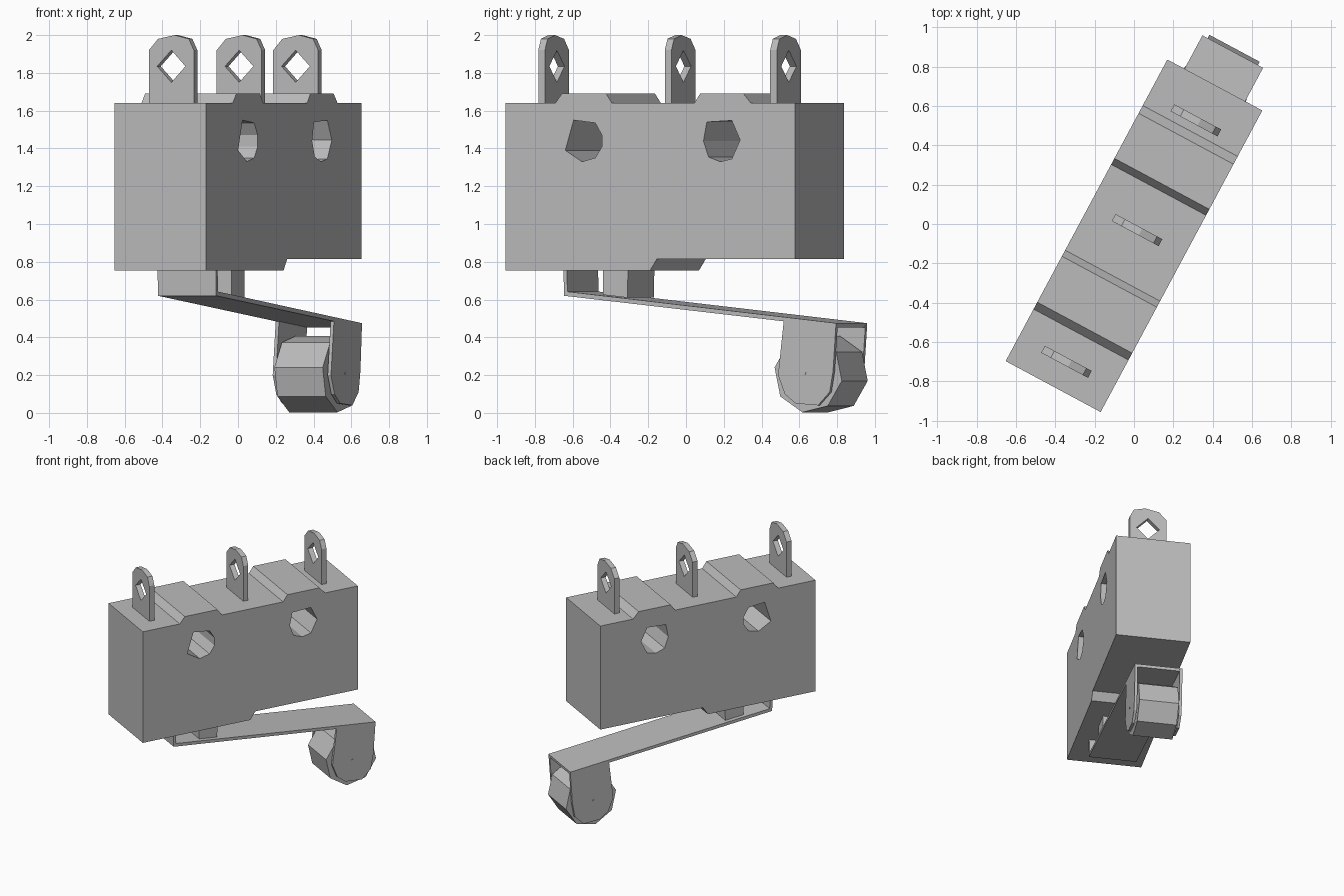
import bpy, bmesh, math
from mathutils import Matrix

cube = bpy.data.objects.get("Cube")
if cube:
    bpy.data.objects.remove(cube, do_unlink=True)

grey = bpy.data.materials.new("plain_grey")
grey.use_nodes = True
COLOUR = (0.5, 0.5, 0.5, 1)
grey.diffuse_color = COLOUR
grey.node_tree.nodes["Principled BSDF"].inputs["Base Color"].default_value = COLOUR

# Parts are laid out along a local length axis, then the whole switch is turned
PLACE = Matrix.Translation((0, -0.06, 0)) @ Matrix.Rotation(math.radians(61.8), 4, 'Z')


def prism(name, profile, lo, hi, along="width"):
    """Extrude a side profile across the width, or an end profile along the length."""
    bm = bmesh.new()

    def point(a, z, d):
        return (a, d, z) if along == "width" else (d, a, z)
    face = bm.faces.new([bm.verts.new(point(a, z, lo)) for a, z in profile])
    moved = bmesh.ops.extrude_face_region(bm, geom=[face])["geom"]
    step = point(0, 0, hi - lo)
    bmesh.ops.translate(bm, vec=step, verts=[v for v in moved if isinstance(v, bmesh.types.BMVert)])
    bmesh.ops.recalc_face_normals(bm, faces=bm.faces)
    mesh = bpy.data.meshes.new(name)
    bm.to_mesh(mesh)
    bm.free()
    mesh.materials.append(grey)
    obj = bpy.data.objects.new(name, mesh)
    bpy.context.collection.objects.link(obj)
    obj.matrix_world = PLACE
    return obj


def cut(obj, cutter):
    """Subtract a cutter, keep the result and drop the cutter."""
    mod = obj.modifiers.new("hole", 'BOOLEAN')
    mod.operation = 'DIFFERENCE'
    mod.solver = 'EXACT'
    mod.object = cutter
    bpy.context.view_layer.objects.active = obj
    bpy.ops.object.modifier_apply(modifier=mod.name)
    bpy.data.objects.remove(cutter, do_unlink=True)


def ring(cx, cz, radius, sides, start=0):
    turns = [math.radians(start + 360 * i / sides) for i in range(sides)]
    return [(cx + radius * math.cos(t), cz + radius * math.sin(t)) for t in turns]


# Switch body with stepped underside and two raised pads on top
body = prism("switch_body", [
    (-0.87, 0.755), (0, 0.755), (0.04, 0.815), (0.87, 0.815), (0.87, 1.64),
    (0.605, 1.64), (0.56, 1.69), (0.3, 1.69), (0.265, 1.64),
    (-0.23, 1.64), (-0.265, 1.69), (-0.53, 1.69), (-0.57, 1.64), (-0.87, 1.64)],
    -0.274, 0.274)

# Mounting holes
cut(body, prism("hole_cutter", [
    (-0.51, 1.39), (-0.41, 1.33), (-0.33, 1.35), (-0.29, 1.41), (-0.29, 1.47),
    (-0.33, 1.535), (-0.46, 1.55)], -0.5, 0.5))
cut(body, prism("hole_cutter", [
    (0.32, 1.44), (0.35, 1.355), (0.42, 1.33), (0.49, 1.345), (0.54, 1.445),
    (0.49, 1.548), (0.34, 1.54)], -0.5, 0.5))

# Three terminals with diamond eyelets
for label, u in (("front", -0.727), ("middle", 0.033), ("back", 0.666)):
    blade = prism(label + "_terminal", [
        (-0.135, 1.6), (0.135, 1.6), (0.135, 1.92), (0.08, 1.98),
        (-0.02, 2.0), (-0.105, 1.98), (-0.135, 1.92)], u - 0.02, u + 0.02, "length")
    cut(blade, prism("eyelet_cutter", ring(0, 1.835, 0.085, 4), u - 0.2, u + 0.2, "length"))

# Plunger under the body
prism("plunger", [(-0.35, 0.8), (-0.35, 0.625), (-0.205, 0.61), (-0.2, 0.8)], -0.148, 0.148)

# Sloping lever with a bent-up tab
prism("lever", [
    (-0.575, 0.77), (-0.57, 0.62), (1.06, 0.453), (1.063, 0.475),
    (-0.55, 0.642), (-0.555, 0.77)], -0.175, 0.175)

# Rounded roller arms on both sides
ARM = [(0.75, 0.495), (0.715, 0.2), (0.755, 0.1), (0.82, 0.05),
       (0.955, 0.04), (1.025, 0.11), (1.045, 0.22), (1.063, 0.472)]
for label, side in (("right", -1), ("left", 1)):
    prism(label + "_roller_arm", ARM, side * 0.155, side * 0.175)

# Roller and its pin
prism("roller", ring(0.88, 0.205, 0.205, 8, -10), -0.145, 0.145)
prism("roller_pin", ring(0.875, 0.21, 0.008, 6), -0.178, 0.178)
